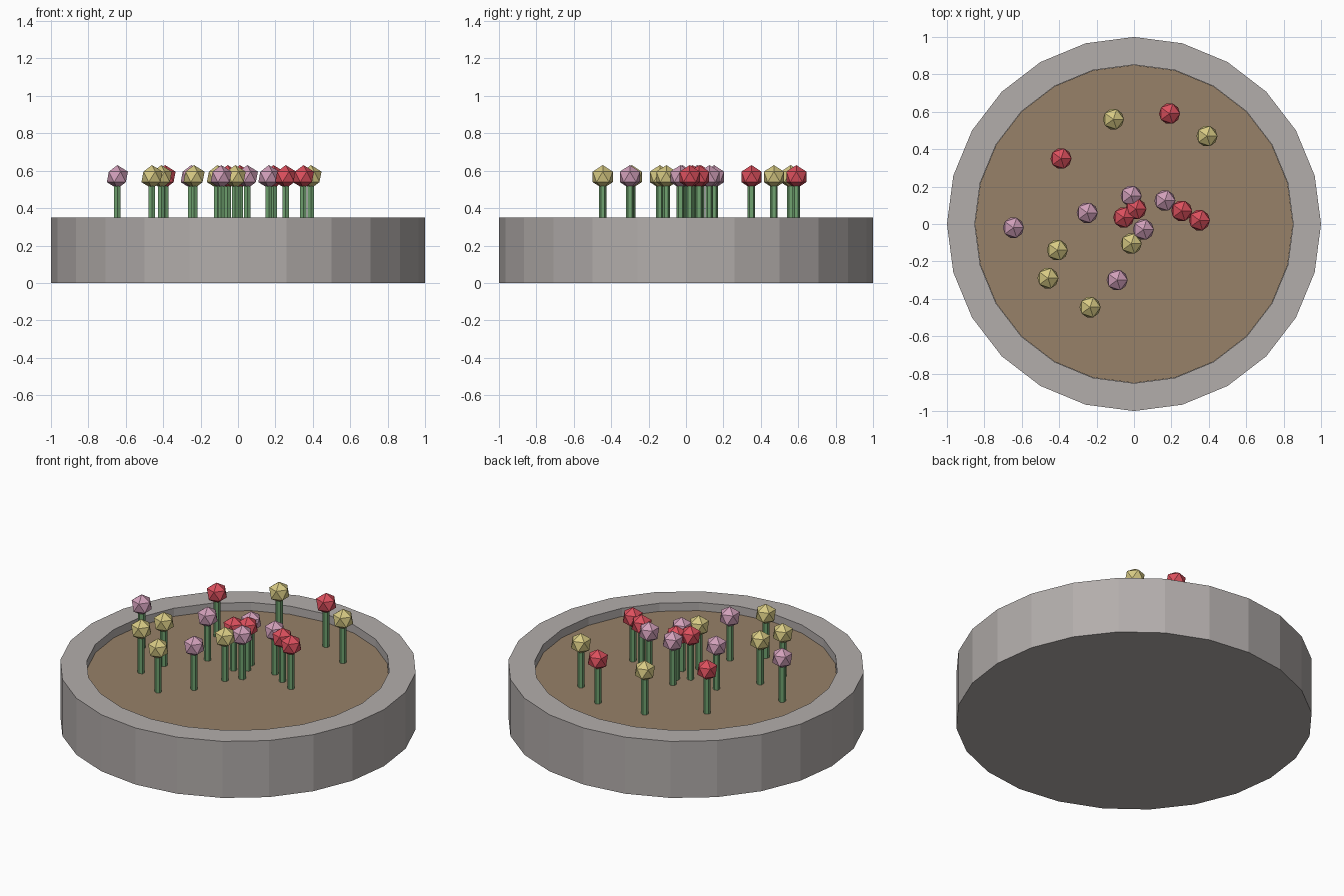
import bpy, bmesh, math
from mathutils import Matrix, Vector

cube = bpy.data.objects.get("Cube")
if cube:
    bpy.data.objects.remove(cube, do_unlink=True)

SIDES = 24
RIM_Z, SOIL_Z, HEAD_Z = 0.35, 0.30, 0.567
INNER_R = 0.85


def material(name, rgb):
    mat = bpy.data.materials.new(name)
    mat.use_nodes = True
    mat.diffuse_color = (*rgb, 1)
    mat.node_tree.nodes["Principled BSDF"].inputs["Base Color"].default_value = (*rgb, 1)
    return mat


def make_object(name, bm, mat):
    mesh = bpy.data.meshes.new(name)
    bm.to_mesh(mesh)
    bm.free()
    mesh.materials.append(mat)
    obj = bpy.data.objects.new(name, mesh)
    bpy.context.collection.objects.link(obj)
    return obj


def cylinder(radius, bottom, top, sides):
    bm = bmesh.new()
    bmesh.ops.create_cone(bm, cap_ends=True, segments=sides, radius1=radius, radius2=radius,
                          depth=top - bottom,
                          matrix=Matrix.Translation((0, 0, (top + bottom) / 2)))
    return bm


stone = material("grey stone", (0.45, 0.42, 0.41))
earth = material("brown soil", (0.31, 0.22, 0.14))
green = material("stem green", (0.16, 0.36, 0.16))
yellow = material("yellow petals", (0.68, 0.59, 0.23))
red = material("red petals", (0.72, 0.08, 0.11))
pink = material("pink petals", (0.64, 0.35, 0.49))

# Stone basin: the top is inset for the rim and sunk to form the hollow
bm = cylinder(1, 0, RIM_Z, SIDES)
bm.normal_update()
top = max(bm.faces, key=lambda f: f.calc_center_median().z)
bmesh.ops.inset_individual(bm, faces=[top],
                           thickness=(1 - INNER_R) * math.cos(math.pi / SIDES))
floor = bmesh.ops.extrude_discrete_faces(bm, faces=[top])["faces"][0]
bmesh.ops.translate(bm, verts=floor.verts, vec=(0, 0, -0.2))
make_object("stone_basin", bm, stone)

# Soil filling the hollow
make_object("soil", cylinder(INNER_R, RIM_Z - 0.2, SOIL_Z, SIDES), earth)

# Flowers: a hexagonal stem with a faceted ball on top
flowers = {
    "yellow": (yellow, [(-0.11, 0.56), (0.39, 0.47), (-0.41, -0.14),
                        (-0.46, -0.29), (-0.235, -0.445), (-0.015, -0.105)]),
    "red": (red, [(0.19, 0.59), (-0.39, 0.35), (0.01, 0.08),
                  (-0.055, 0.035), (0.255, 0.07), (0.35, 0.02)]),
    "pink": (pink, [(-0.015, 0.15), (0.165, 0.125), (-0.25, 0.06),
                    (-0.645, -0.02), (0.05, -0.03), (-0.09, -0.30)]),
}
for colour, (mat, spots) in flowers.items():
    for i, (x, y) in enumerate(spots, 1):
        stem = make_object(f"{colour}_flower_stem_{i}",
                           cylinder(0.02, SOIL_Z - 0.02, HEAD_Z, 6), green)
        stem.location = (x, y, 0)
        bm = bmesh.new()
        bmesh.ops.create_icosphere(bm, subdivisions=1, radius=0.063)
        head = make_object(f"{colour}_flower_head_{i}", bm, mat)
        head.location = Vector((x, y, HEAD_Z))
